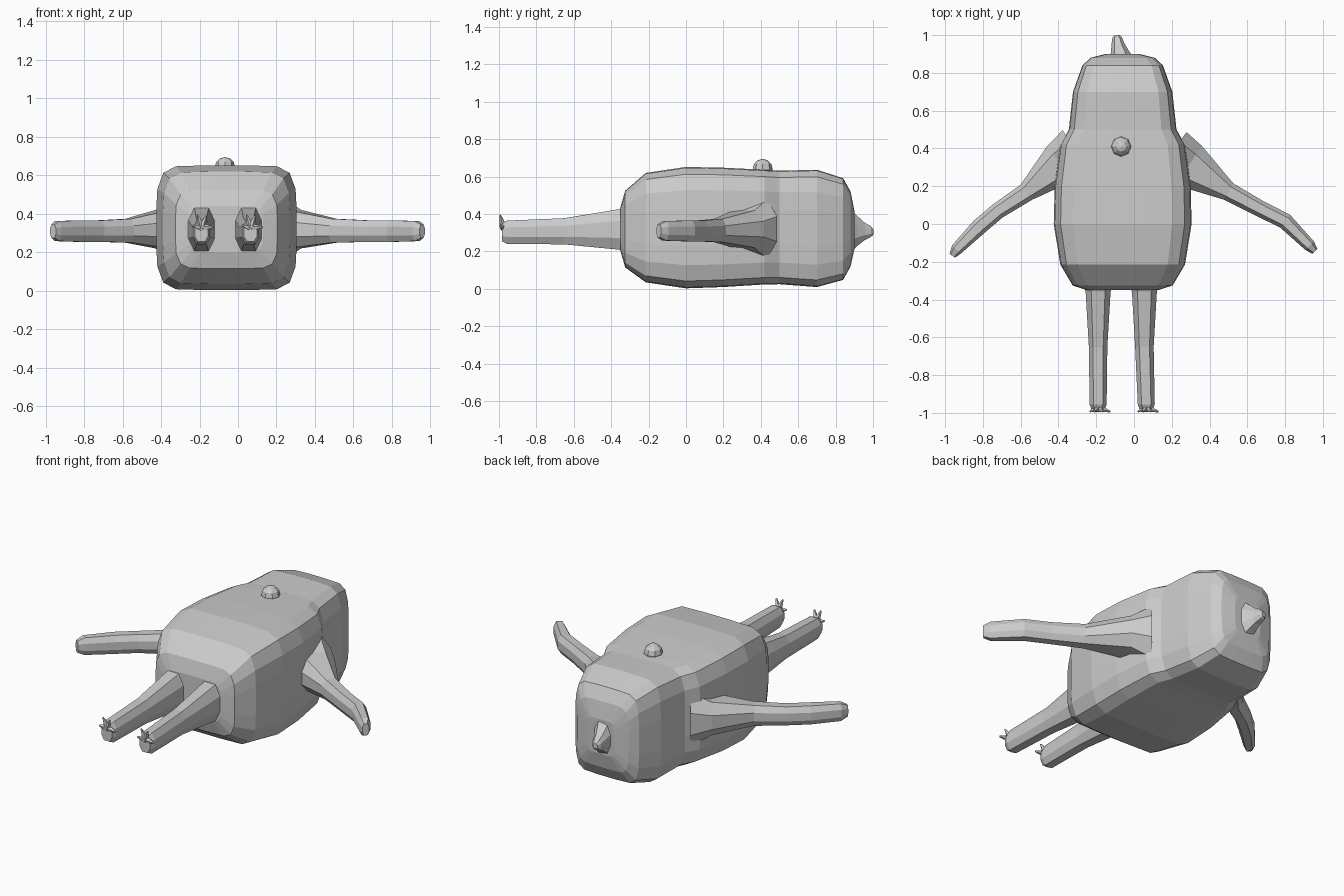
import bpy, bmesh, math
from mathutils import Vector

if "Cube" in bpy.data.objects:
    bpy.data.objects.remove(bpy.data.objects["Cube"])

BOX = [(1, .3), (.985, .62), (.9, .88), (.72, .985), (.28, 1)]   # body quadrant
LIMB = [(1, .42), (.55, 1)]                                       # limb quadrant


def section(quad):
    """Mirror a quadrant into a closed cross-section."""
    half = quad + [(-x, z) for x, z in reversed(quad)]
    return half + [(-x, -z) for x, z in half]


def loft(name, rings, quad):
    """Skin along a path; ring = (x, y, z, half width, half height)."""
    bm = bmesh.new()
    sec = section(quad)
    pts = [Vector(r[:3]) for r in rings]
    loops = []
    for i, r in enumerate(rings):
        d = pts[min(i + 1, len(pts) - 1)] - pts[max(i - 1, 0)]
        d.z = 0
        side = d.normalized().cross(Vector((0, 0, 1)))
        loops.append([bm.verts.new(pts[i] + side * (u * r[3]) + Vector((0, 0, v * r[4])))
                      for u, v in sec])
    n = len(sec)
    for a, b in zip(loops, loops[1:]):
        for k in range(n):
            bm.faces.new((a[k], a[(k + 1) % n], b[(k + 1) % n], b[k]))
    bm.faces.new(loops[0])
    bm.faces.new(loops[-1])
    bmesh.ops.recalc_face_normals(bm, faces=bm.faces)
    me = bpy.data.meshes.new(name)
    bm.to_mesh(me)
    bm.free()
    ob = bpy.data.objects.new(name, me)
    bpy.context.collection.objects.link(ob)
    return ob


def spike(name, base, tip, radius):
    """Small five-sided cone from base to tip."""
    base, tip = Vector(base), Vector(tip)
    d = tip - base
    bpy.ops.mesh.primitive_cone_add(vertices=5, radius1=radius, radius2=radius * .2,
                                    depth=d.length, location=(base + tip) / 2,
                                    rotation=d.to_track_quat('Z', 'Y').to_euler())
    bpy.context.object.name = name


# Body: (y, bottom, top, half width)
profile = [(-.35, .20, .44, .19), (-.325, .115, .525, .265), (-.215, .035, .62, .33),
           (0, .003, .652, .365), (.2, .01, .648, .36), (.42, .024, .637, .33),
           (.5, .025, .632, .285), (.7, .01, .637, .263), (.84, .048, .592, .213),
           (.88, .12, .52, .17), (.90, .21, .42, .09)]
loft("body", [(-.06, y, (b + t) / 2, w, (t - b) / 2) for y, b, t, w in profile], BOX)

# Arms sweep outward and toward the front
loft("right_arm", [(.20, .37, .32, .14, .16), (.29, .31, .32, .125, .10),
                   (.50, .172, .312, .05, .062), (.67, .08, .31, .043, .056),
                   (.80, .015, .31, .043, .056), (.93, -.115, .31, .032, .052),
                   (.958, -.145, .31, .018, .035)], LIMB)
loft("left_arm", [(-.30, .38, .32, .14, .16), (-.39, .32, .32, .115, .10),
                  (-.57, .168, .312, .05, .062), (-.72, .07, .31, .043, .056),
                  (-.82, -.015, .31, .043, .056), (-.94, -.135, .31, .032, .052),
                  (-.962, -.168, .31, .018, .035)], LIMB)

# Legs with clawed feet
for side, x in (("left", -.19), ("right", .055)):
    s = .01 if side == "right" else 0
    loft(side + "_leg", [(x, -.28, .32, .085, .13), (x, -.36, .318, .066, .108),
                         (x, -.65, .308, .049, .070), (x + s, -.955, .303, .045, .062),
                         (x + s, -.985, .303, .034, .048)], LIMB)
    foot = Vector((x + s, -.975, .33))
    for i, (dx, dz) in enumerate(((.065, .0), (.025, .06), (-.02, .065), (-.045, .01))):
        spike(f"{side}_claw_{i + 1}", foot, foot + Vector((dx, -.018, dz)), .022)

# Beak-like point at the back end
loft("rear_point", [(-.07, .87, .31, .07, .12), (-.075, .905, .31, .05, .085),
                    (-.085, .95, .308, .035, .048), (-.09, .985, .306, .026, .030),
                    (-.092, 1.0, .304, .014, .015)], LIMB)

# Knob on top
bpy.ops.mesh.primitive_uv_sphere_add(segments=8, ring_count=6, radius=.053,
                                     location=(-.068, .41, .642))
bpy.context.object.name = "top_knob"
